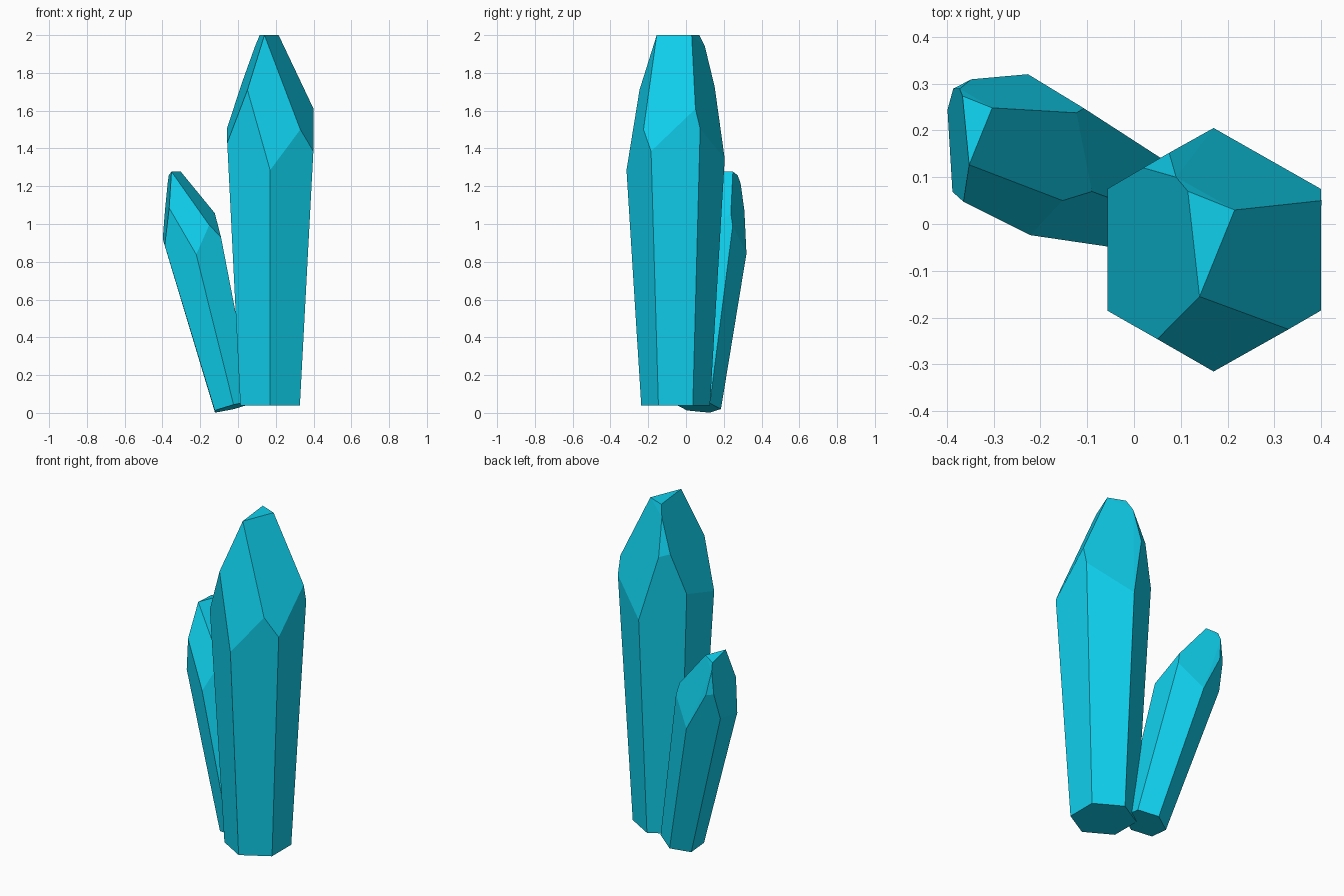
import bpy, bmesh
from math import sin, cos, pi, radians
from mathutils import Vector

if "Cube" in bpy.data.objects:
    bpy.data.objects.remove(bpy.data.objects["Cube"])

mat = bpy.data.materials.new("cyan_crystal")
mat.diffuse_color = (0.005, 0.63, 0.85, 1)
mat.use_nodes = True
mat.node_tree.nodes["Principled BSDF"].inputs["Base Color"].default_value = mat.diffuse_color

CENTER = Vector((0.17, -0.055, 0.04))   # base centre of the large crystal

# shoulder and tip corners of the large crystal, in its final position
TIP = [
    # shoulder, on the six long edges
    (0.17, -0.315, 1.285), (0.399, -0.185, 1.385), (0.399, 0.075, 1.505),
    (0.17, 0.205, 1.345), (-0.057, 0.075, 1.51), (-0.057, -0.185, 1.43),
    # where slanted facets meet
    (0.05, -0.246, 1.71), (0.33, -0.225, 1.50), (0.4, 0.05, 1.61),
    (0.075, 0.152, 1.725), (0.02, 0.12, 1.745), (0.09, 0.1, 1.94),
    # flat triangular top
    (0.14, -0.155, 2.0), (0.215, 0.03, 2.0), (0.115, 0.07, 2.0),
]


def crystal(name, base, axis, scale):
    """Six-sided faceted crystal growing from base along axis."""
    bm = bmesh.new()
    for i in range(6):
        a = radians(30) + i * pi / 3
        bm.verts.new((0.182 * cos(a), 0.182 * sin(a), 0))
    for p in TIP:
        bm.verts.new(Vector(p) - CENTER)
    bmesh.ops.convex_hull(bm, input=bm.verts[:])
    # merge the hull triangles into flat facets
    bmesh.ops.dissolve_limit(bm, angle_limit=radians(4),
                             verts=bm.verts[:], edges=bm.edges[:])
    bmesh.ops.recalc_face_normals(bm, faces=bm.faces[:])
    mesh = bpy.data.meshes.new(name)
    bm.to_mesh(mesh)
    bm.free()
    mesh.materials.append(mat)
    ob = bpy.data.objects.new(name, mesh)
    ob.location = base
    ob.scale = (scale,) * 3
    ob.rotation_euler = Vector((0, 0, 1)).rotation_difference(Vector(axis)).to_euler()
    bpy.context.collection.objects.link(ob)


crystal("large_crystal", CENTER, (0, 0, 1), 1.0)
crystal("small_crystal", (-0.022, 0.066, 0.032), (-0.241, 0.098, 0.966), 0.657)
